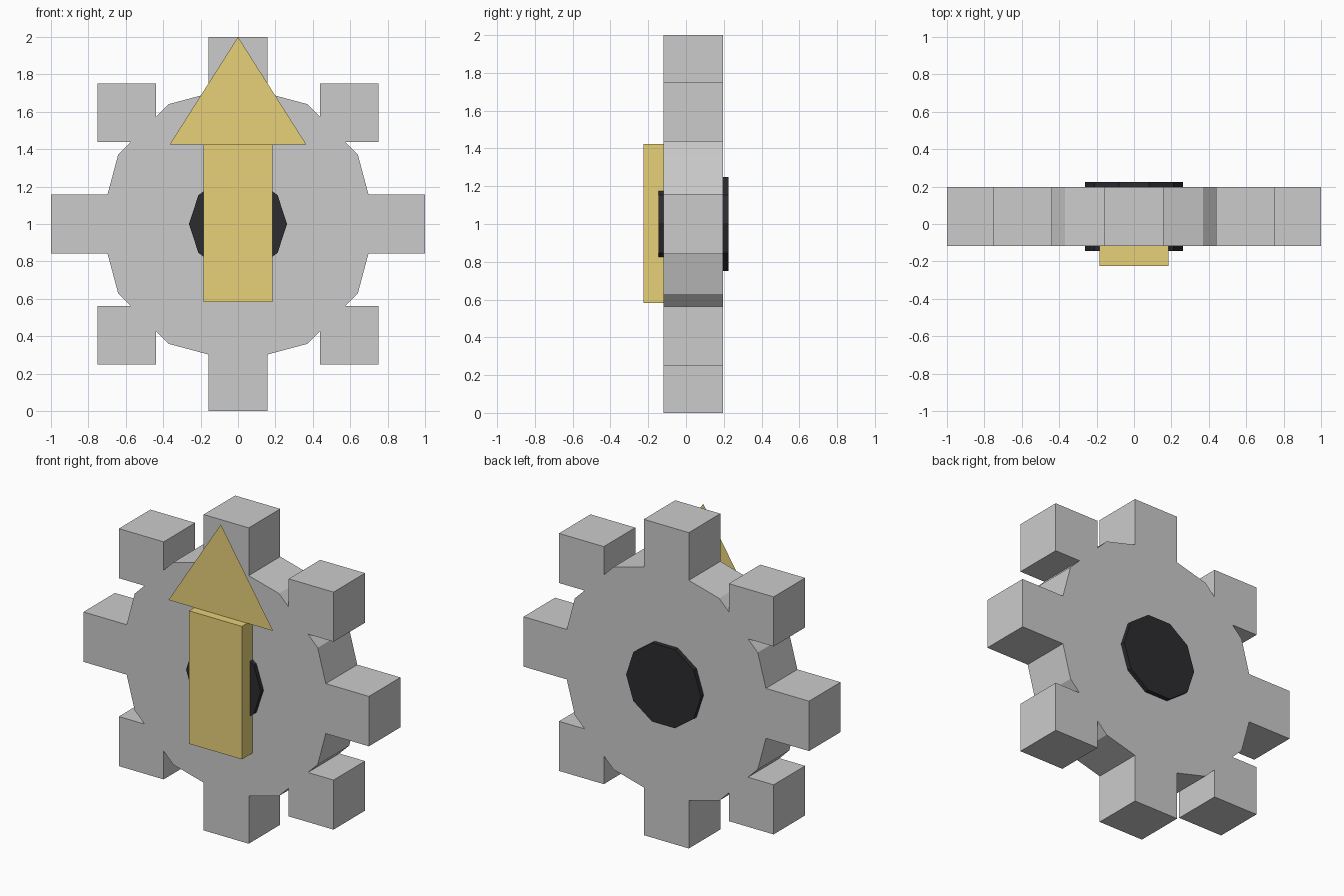
import bpy, bmesh
from math import cos, sin, pi, tau, sqrt

if "Cube" in bpy.data.objects:
    bpy.data.objects.remove(bpy.data.objects["Cube"])

CZ = 1.0  # height of the gear axis


def material(name, rgb):
    m = bpy.data.materials.new(name)
    m.diffuse_color = (*rgb, 1)
    m.use_nodes = True
    m.node_tree.nodes["Principled BSDF"].inputs["Base Color"].default_value = m.diffuse_color
    return m


def plate(name, outline, y0, y1=None, mat=None):
    """Flat XZ outline around the axis; extruded from y0 to y1 if y1 is given."""
    bm = bmesh.new()
    face = bm.faces.new([bm.verts.new((x, y0, z + CZ)) for x, z in outline])
    if y1 is not None:
        ext = bmesh.ops.extrude_face_region(bm, geom=[face], use_keep_orig=True)
        verts = [g for g in ext["geom"] if isinstance(g, bmesh.types.BMVert)]
        bmesh.ops.translate(bm, verts=verts, vec=(0, y1 - y0, 0))
        bmesh.ops.recalc_face_normals(bm, faces=bm.faces)
    else:
        face.normal_update()
        if face.normal.y > 0:
            face.normal_flip()
    mesh = bpy.data.meshes.new(name)
    bm.to_mesh(mesh)
    bm.free()
    obj = bpy.data.objects.new(name, mesh)
    bpy.context.scene.collection.objects.link(obj)
    if mat:
        mesh.materials.append(mat)
    return obj


# Gear: twelve-sided disc with block teeth, one eighth mirrored then turned four times
R, H = 0.74, 0.158            # disc radius, half tooth width
IN, OUT = 0.438, 0.752        # inner and outer sides of the diagonal teeth
px, pz = R * cos(pi / 3), R * sin(pi / 3)
side = R - H * (R - pz) / px  # where a straight tooth meets the disc
eighth = [(H, 1), (H, side), (px, pz), (IN, px + pz - IN), (IN, OUT)]
quarter = eighth + [(OUT, OUT)] + [(z, x) for x, z in reversed(eighth)]
outline = []
for _ in range(4):
    outline += quarter
    quarter = [(z, -x) for x, z in quarter]
plate("gear", outline, -0.118, 0.197)

# Axle hub: ten-sided, poking out of both faces
dark = material("dark", (0.025, 0.025, 0.03))
plate("hub", [(0.262 * cos(tau * i / 10), 0.262 * sin(tau * i / 10)) for i in range(10)],
      -0.145, 0.225, dark)

# Arrow: solid shaft with a paper-thin triangular head
gold = material("gold", (0.8, 0.64, 0.19))
plate("arrow_shaft", [(-0.185, -0.418), (0.185, -0.418), (0.185, 0.424), (-0.185, 0.424)],
      -0.225, -0.118, gold)
plate("arrow_head", [(-0.366, 0.424), (0.366, 0.424), (0, 1.0)], -0.172, None, gold)
